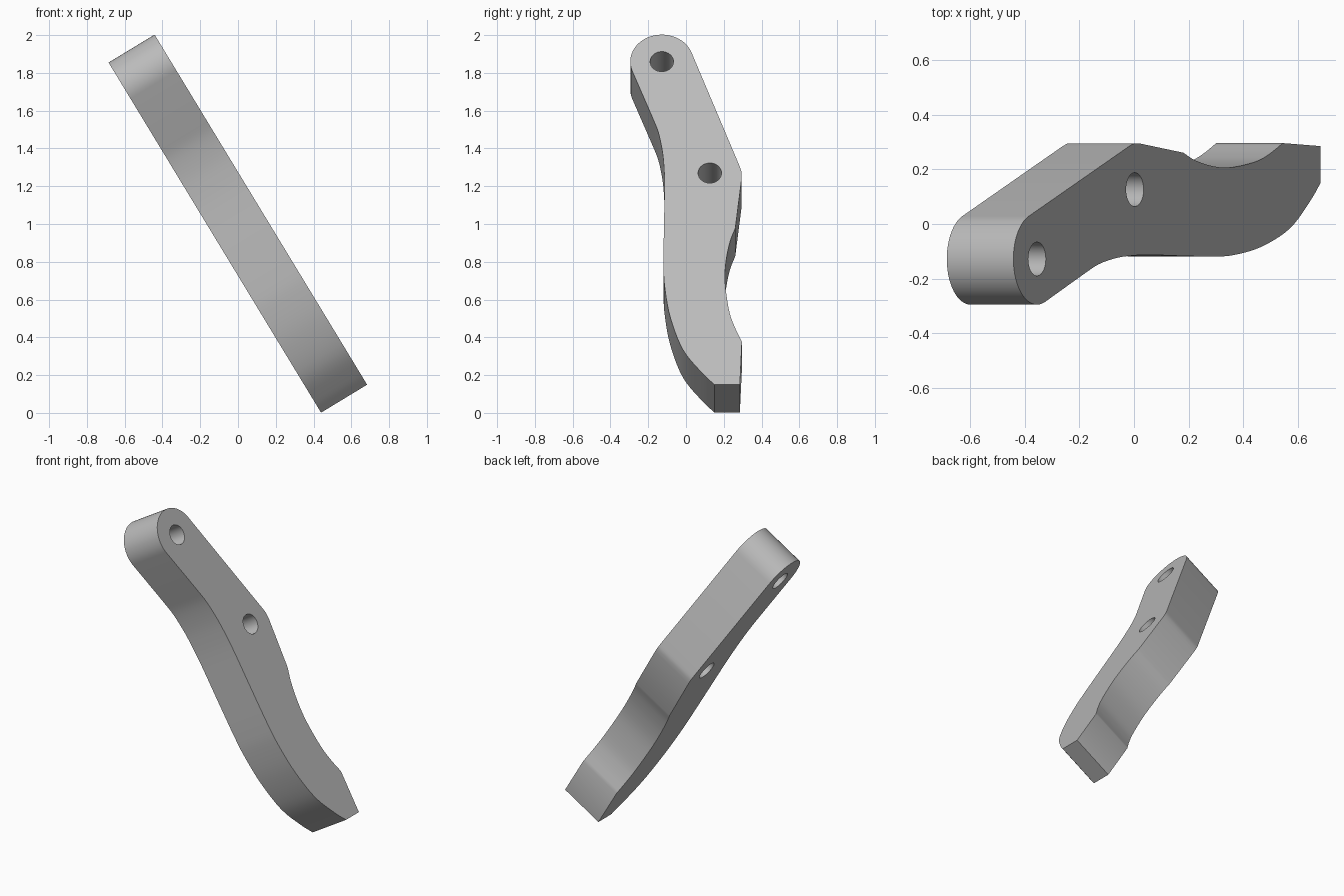
import bpy, bmesh
from math import sin, cos, radians, tau
from mathutils import Matrix, Vector

cube = bpy.data.objects.get("Cube")
if cube:
    bpy.data.objects.remove(cube, do_unlink=True)

THICK, END_R, HOLE_R = 0.285, 0.167, 0.062
TOP_PIVOT, MID_PIVOT = Vector((0.164, -0.127)), Vector((0.854, 0.127))

grey = bpy.data.materials.new("plain_grey")
grey.use_nodes = True
colour = (0.5, 0.5, 0.5, 1)
grey.diffuse_color = colour
grey.node_tree.nodes["Principled BSDF"].inputs["Base Color"].default_value = colour


def arc(centre, radius, start, end, steps):
    """Points on an arc, angles in degrees."""
    angles = [radians(start + (end - start) * i / steps) for i in range(steps + 1)]
    return [centre + Vector((cos(a), sin(a))) * radius for a in angles]


def smooth_path(points, steps=5):
    """Smooth curve passing through every point."""
    p = [Vector(q) for q in points]
    p = [2 * p[0] - p[1]] + p + [2 * p[-1] - p[-2]]
    out = []
    for a, b, c, d in zip(p, p[1:], p[2:], p[3:]):
        for i in range(steps):
            t = i / steps
            out.append(0.5 * (2 * b + (c - a) * t + (2 * a - 5 * b + 4 * c - d) * t ** 2
                              + (3 * b - a - 3 * c + d) * t ** 3))
    return out + [p[-2]]


# Side profile: distance along the arm, then depth
rounded_end = arc(TOP_PIVOT, END_R, 290, 110, 28)
shoulder = smooth_path([(0.815, 0.286), (0.848, 0.295), (0.885, 0.296)], 3)
hollow = smooth_path([(1.195, 0.262), (1.28, 0.234), (1.4, 0.213), (1.53, 0.208),
                      (1.7, 0.228), (1.8, 0.256), (1.898, 0.297)])
tip = [Vector((2.165, 0.286)), Vector((2.165, 0.152))]
belly = smooth_path([(2.165, 0.152), (2.087, 0.082), (1.946, -0.016), (1.748, -0.082),
                     (1.557, -0.112), (1.416, -0.118), (1.2, -0.116), (0.96, -0.112),
                     (0.83, -0.115), (0.72, -0.124), (0.6, -0.146), (0.5, -0.18)])
outline = rounded_end + shoulder + hollow + tip + belly[1:]
holes = [[c + Vector((cos(tau * i / 32), sin(tau * i / 32))) * HOLE_R for i in range(32)]
         for c in (TOP_PIVOT, MID_PIVOT)]

# Fill the profile around its pivot holes and give it thickness
bm = bmesh.new()
edges = []
for loop in [outline] + holes:
    verts = [bm.verts.new((p.x, p.y, 0)) for p in loop]
    edges += [bm.edges.new(pair) for pair in zip(verts, verts[1:] + verts[:1])]
bmesh.ops.triangle_fill(bm, edges=edges, use_beauty=True, normal=(0, 0, 1))
extruded = bmesh.ops.extrude_face_region(bm, geom=bm.faces[:])
moved = [g for g in extruded["geom"] if isinstance(g, bmesh.types.BMVert)]
bmesh.ops.translate(bm, verts=moved, vec=(0, 0, -THICK))
bmesh.ops.recalc_face_normals(bm, faces=bm.faces[:])

# Lean the arm: columns are along the arm, depth and face normal
along, depth = Vector((0.519, 0, -0.855)).normalized(), Vector((0, 1, 0))
lean = Matrix((along, depth, along.cross(depth))).transposed().to_4x4()
bm.transform(Matrix.Translation((-0.44, -0.001, 2)) @ lean)

mesh = bpy.data.meshes.new("lever_arm")
bm.to_mesh(mesh)
bm.free()
mesh.materials.append(grey)
arm = bpy.data.objects.new("lever_arm", mesh)
bpy.context.collection.objects.link(arm)
bpy.ops.object.select_all(action="DESELECT")
arm.select_set(True)
bpy.context.view_layer.objects.active = arm
bpy.ops.object.shade_smooth_by_angle(angle=radians(30))
